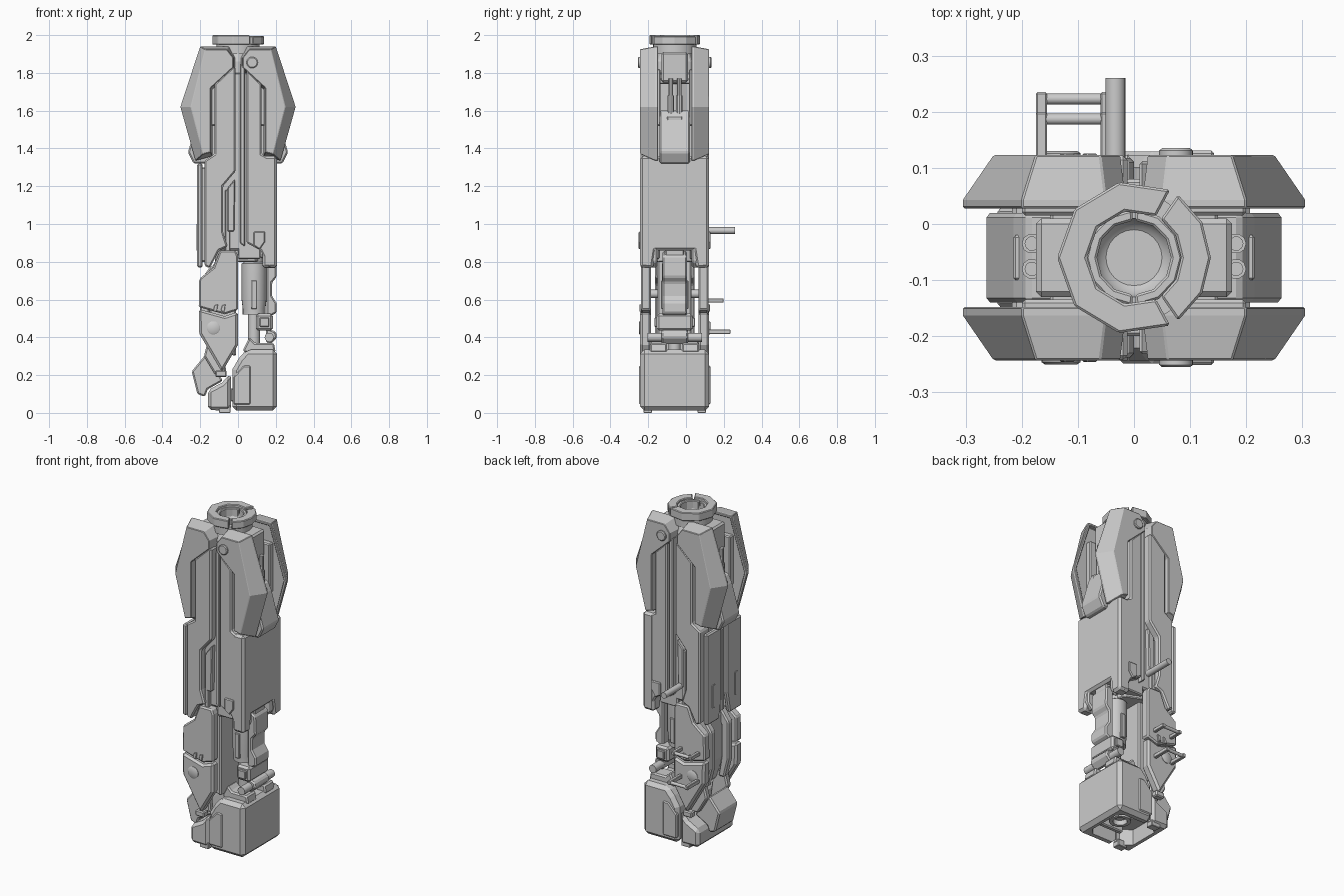
import bpy, bmesh
from math import cos, sin, pi, radians

YC = -0.06          # mid plane between front and back armour
MAP = {'x': lambda u, v, w: (w, u, v), 'y': lambda u, v, w: (u, w, v), 'z': lambda u, v, w: (u, v, w)}


def loft(name, sections, axis='y', bevel=0.0, recess=None):
    """Solid through matching outlines [(points, position along axis), ...]."""
    bm = bmesh.new()
    rings = [[bm.verts.new(MAP[axis](u, v, w)) for u, v in pts] for pts, w in sections]
    n = len(rings[0])
    for a, b in zip(rings, rings[1:]):
        for i in range(n):
            j = (i + 1) % n
            bm.faces.new((a[i], a[j], b[j], b[i]))
    first = bm.faces.new(rings[0])
    bm.faces.new(rings[-1])
    bmesh.ops.recalc_face_normals(bm, faces=bm.faces)
    if recess:
        bmesh.ops.inset_region(bm, faces=[first], thickness=recess[0])
        bmesh.ops.inset_region(bm, faces=[first], thickness=0.004, depth=-recess[1])
    me = bpy.data.meshes.new(name)
    bm.to_mesh(me)
    bm.free()
    ob = bpy.data.objects.new(name, me)
    bpy.context.collection.objects.link(ob)
    if bevel:
        m = ob.modifiers.new("edge", 'BEVEL')
        m.width, m.segments, m.limit_method, m.angle_limit = bevel, 1, 'ANGLE', radians(35)
    return ob


def prism(name, pts, a, b, axis='y', bevel=0.008):
    return loft(name, [(pts, a), (pts, b)], axis, bevel)


def box(name, x, y, z, bevel=0.006):
    return prism(name, [(x[0], y[0]), (x[1], y[0]), (x[1], y[1]), (x[0], y[1])], z[0], z[1], 'z', bevel)


def circle(u, v, r, n):
    return [(u + r * cos(2 * pi * i / n), v + r * sin(2 * pi * i / n)) for i in range(n)]


def smooth(ob):
    bpy.ops.object.select_all(action='DESELECT')
    bpy.context.view_layer.objects.active = ob
    ob.select_set(True)
    bpy.ops.object.shade_smooth_by_angle(angle=radians(35))
    return ob


def rod(name, c, steps, axis, n=20):
    """Turned part: steps are (radius, position along axis)."""
    return smooth(loft(name, [(circle(*c, r, n), w) for r, w in steps], axis))


def mirror(ob, axis):
    """Reflected copy: 'x' across x=0, 'y' across the mid plane."""
    c = ob.copy()
    c.data = ob.data.copy()
    c.name = ob.name + "_mirrored"
    for v in c.data.vertices:
        if axis == 'x':
            v.co.x = -v.co.x
        else:
            v.co.y = 2 * YC - v.co.y
    c.data.flip_normals()
    bpy.context.collection.objects.link(c)
    return c


def both(ob):
    return mirror(ob, 'y')


# Muzzle: split collar, inner ring, bowl bore
def arc(name, a0, a1, r0, r1, z0, z1, n):
    t = [radians(a0 + (a1 - a0) * i / n) for i in range(n + 1)]
    pts = [(r1 * cos(a), YC + r1 * sin(a)) for a in t] + [(r0 * cos(a), YC + r0 * sin(a)) for a in t[::-1]]
    return prism(name, pts, z0, z1, 'z', 0.004)


arc("collar_left", 62, 298, 0.084, 0.137, 1.95, 2.0, 6)
arc("collar_right", -55, 55, 0.084, 0.137, 1.95, 1.995, 4)
arc("bore_ring_left", 92, 268, 0.066, 0.086, 1.93, 1.985, 6)
arc("bore_ring_right", -88, 88, 0.066, 0.086, 1.93, 1.985, 6)
rod("bore_bowl", (0, YC), [(0.115, 1.90), (0.115, 1.955), (0.07, 1.955)] +
    [(0.07 * cos(i * pi / 16), 1.955 - 0.05 * sin(i * pi / 16)) for i in range(1, 8)], 'z', 24)

# Central spine
loft("spine", [(circle(0, YC, 0.125, 8), 0.8), (circle(0, YC, 0.125, 8), 1.86),
               (circle(0, YC, 0.1, 8), 1.92)], 'z', 0.005)
box("spine_channel", (-0.1, 0.1), (-0.2, 0.08), (0.88, 1.8))

# Four upper armour fins, bevelled outside, hollow inside
rim = [(0.05, 1.94), (0.20, 1.94), (0.305, 1.62), (0.225, 1.335), (0.135, 1.36), (0.135, 1.71), (0.015, 1.82), (0.015, 1.88)]
face = [(0.06, 1.925), (0.175, 1.925), (0.25, 1.62), (0.185, 1.37), (0.145, 1.38), (0.145, 1.72), (0.025, 1.83), (0.025, 1.88)]
fin = loft("armour_fin", [(rim, -0.148), (rim, -0.163), (face, -0.243)], 'y', 0.003, recess=(0.018, 0.02))
both(fin)
both(mirror(fin, 'x'))
bracket = box("fin_bracket", (0.06, 0.2), (-0.18, -0.135), (1.52, 1.82))
both(bracket)
both(mirror(bracket, 'x'))
both(rod("fin_pivot_cap", (0.075, 1.855), [(0.03, -0.23), (0.03, -0.251), (0.025, -0.255)], 'y', 24))

# Side linkages between the fins
for side in (1, -1):
    parts = [
        box("link_head", (0.09, 0.175), (-0.13, 0.01), (1.75, 1.91), 0.01),
        box("link_head_step", (0.09, 0.15), (-0.145, 0.025), (1.74, 1.77)),
        prism("link_foot", [(0.1, 1.6), (0.19, 1.6), (0.215, 1.55), (0.265, 1.38), (0.235, 1.32), (0.1, 1.32)], -0.14, 0.02),
        box("link_foot_clamp", (0.15, 0.215), (-0.1, -0.02), (1.535, 1.57), 0.004),
        rod("link_piston_front", (0.182, -0.08), [(0.018, 1.55), (0.018, 1.68), (0.013, 1.68), (0.013, 1.77)], 'z', 10),
        rod("link_piston_back", (0.182, -0.035), [(0.018, 1.55), (0.018, 1.68), (0.013, 1.68), (0.013, 1.77)], 'z', 10)]
    if side < 0:
        for p in parts:
            mirror(p, 'x')
            bpy.data.objects.remove(p)

# Long front and back panels
both(prism("panel_left", [(-0.012, 1.83), (-0.03, 1.83), (-0.125, 1.74), (-0.125, 1.37), (-0.178, 1.335), (-0.178, 0.78),
     (-0.15, 0.765), (-0.1, 0.86), (-0.055, 0.88), (-0.08, 0.96), (-0.08, 1.2), (-0.012, 1.28)], -0.242, -0.15))
both(prism("panel_left_insert", [(-0.015, 1.24), (-0.055, 1.19), (-0.055, 0.96), (-0.02, 0.96)], -0.228, -0.18, bevel=0.005))
both(box("panel_left_rail", (-0.068, -0.042), (-0.222, -0.18), (0.84, 1.18), 0.004))
both(prism("panel_right", [(0.045, 1.82), (0.125, 1.74), (0.125, 1.37), (0.2, 1.33), (0.2, 0.8), (0.165, 0.765),
     (0.12, 0.86), (0.045, 0.9)], -0.242, -0.15))
both(prism("panel_right_rail", [(0.01, 1.85), (0.036, 1.83), (0.036, 0.88), (0.01, 0.9)], -0.232, -0.17, bevel=0.005))
both(prism("latch_shield", [(0.083, 0.96), (0.143, 0.96), (0.143, 0.905), (0.115, 0.865), (0.083, 0.885)], -0.251, -0.23, bevel=0.005))
both(box("panel_lower_lip", (0.0, 0.12), (-0.2, -0.14), (0.815, 0.88)))

# Right housing wall and left side plates
prism("housing_right", [(-0.243, 1.36), (0.123, 1.36), (0.123, 0.77), (0.055, 0.765), (0.04, 0.86), (-0.16, 0.86),
      (-0.175, 0.765), (-0.243, 0.77)], 0.13, 0.207, 'x', 0.014)
box("housing_core", (-0.17, 0.17), (-0.2, 0.08), (0.86, 1.33), 0.01)
both(prism("side_plate_left", [(-0.225, 1.32), (-0.085, 1.32), (-0.085, 0.9), (-0.11, 0.77), (-0.225, 0.77)], -0.217, -0.187, 'x', 0.008))
box("side_plate_strip", (-0.205, -0.17), (-0.075, -0.045), (0.8, 1.3))
both(box("side_plate_latch", (-0.221, -0.2), (-0.18, -0.155), (0.86, 1.0), 0.003))

# Lower left armour: front and back plates over a framed core
both(prism("leg_plate_upper", [(-0.012, 0.86), (-0.095, 0.86), (-0.13, 0.77), (-0.205, 0.71), (-0.208, 0.56),
     (-0.07, 0.522), (0.0, 0.545), (0.0, 0.83)], -0.238, -0.185))
both(prism("leg_plate_lower", [(-0.208, 0.55), (-0.07, 0.512), (0.0, 0.535), (0.0, 0.36), (-0.085, 0.215),
     (-0.205, 0.42)], -0.243, -0.185, bevel=0.012))
both(rod("leg_pivot_cap", (-0.13, 0.45), [(0.035, -0.2), (0.035, -0.246), (0.029, -0.25)], 'y', 24))
for x in (-0.12, -0.08):
    both(prism("leg_notch", [(x - 0.012, 0.54), (x + 0.008, 0.535), (x + 0.014, 0.575), (x - 0.004, 0.57)], -0.246, -0.22, bevel=0.002))
prism("leg_core", [(-0.01, 0.87), (-0.1, 0.85), (-0.15, 0.74), (-0.15, 0.48), (-0.1, 0.33), (-0.01, 0.3)], -0.15, 0.03)
both(prism("leg_side_frame", [(-0.1, 0.8), (-0.15, 0.77), (-0.2, 0.7), (-0.2, 0.48), (-0.17, 0.36), (-0.13, 0.36),
     (-0.15, 0.48), (-0.15, 0.68), (-0.1, 0.72)], -0.165, -0.12))
for z in (0.4, 0.63):
    both(rod("leg_bolt", (-0.1, z), [(0.022, -0.19), (0.022, -0.14)], 'y', 12))

# Lower right piston and guide column
rod("piston_body", (0.085, YC), [(0.05, 0.9), (0.05, 0.8), (0.066, 0.79), (0.066, 0.6), (0.06, 0.55), (0.06, 0.52), (0.032, 0.52), (0.032, 0.32)], 'z', 24)
both(box("piston_rib", (0.07, 0.1), (-0.132, -0.115), (0.55, 0.7), 0.003))
prism("guide_column", [(0.15, 0.86), (0.2, 0.83), (0.205, 0.72), (0.18, 0.69), (0.18, 0.62), (0.205, 0.58), (0.205, 0.53),
      (0.15, 0.5)], -0.125, 0.005)
box("guide_cap", (0.12, 0.19), (-0.11, -0.01), (0.82, 0.87))
box("joint_block", (0.095, 0.185), (-0.155, 0.035), (0.435, 0.525), 0.012)
both(box("joint_pad", (0.115, 0.165), (-0.168, -0.15), (0.455, 0.505), 0.004))
prism("joint_arm", [(0.15, 0.45), (0.2, 0.43), (0.207, 0.4), (0.17, 0.36), (0.145, 0.38)], -0.13, 0.01)
both(rod("joint_bolt", (0.165, 0.4), [(0.024, -0.205), (0.024, -0.12)], 'y', 12))
both(prism("joint_seat", [(0.03, 0.34), (0.06, 0.4), (0.09, 0.37), (0.19, 0.37), (0.2, 0.32), (0.03, 0.32)], -0.19, -0.1))

# Base block, hollow from below
base = prism("base_block", [(-0.03, 0.012), (0.206, 0.012), (0.206, 0.335), (0.045, 0.335), (0.005, 0.29), (-0.03, 0.23)],
             -0.243, 0.123, bevel=0.022)
toe = prism("base_toe", [(-0.16, 0.015), (-0.038, 0.012), (-0.038, 0.21), (-0.085, 0.16), (-0.16, 0.12)], -0.233, 0.113, bevel=0.018)
cut = prism("base_cutter", [(-0.12, -0.15), (-0.06, -0.195), (0.13, -0.195), (0.165, -0.16), (0.165, 0.04), (0.13, 0.075),
            (-0.06, 0.075), (-0.12, 0.03)], -0.1, 0.11, 'z', 0)
cut.hide_render = True
cut.hide_viewport = True
for ob in (base, toe):
    m = ob.modifiers.new("hollow", 'BOOLEAN')
    m.operation, m.object, m.solver = 'DIFFERENCE', cut, 'EXACT'
rod("base_socket", (0.05, YC), [(0.06, 0.14), (0.06, 0.06), (0.04, 0.06), (0.04, 0.09)], 'z', 16)
both(box("base_inner_rib", (-0.04, 0.15), (-0.17, -0.14), (0.06, 0.13)))
both(prism("base_panel", [(-0.025, 0.045), (0.067, 0.045), (0.067, 0.25), (0.03, 0.25), (-0.025, 0.19)], -0.249, -0.22, bevel=0.006))
both(box("base_toe_tab", (-0.12, -0.06), (-0.24, -0.2), (0.19, 0.225)))
both(box("base_foot_pad", (-0.1, -0.04), (-0.225, -0.18), (0.0, 0.04), 0.003))

# Toe claw on the left
prism("toe_claw", [(-0.175, 0.305), (-0.245, 0.22), (-0.215, 0.1), (-0.175, 0.085), (-0.16, 0.125), (-0.08, 0.17), (-0.12, 0.235)],
      -0.15, 0.03, bevel=0.008)
both(prism("toe_claw_arm", [(-0.18, 0.3), (-0.16, 0.38), (-0.08, 0.36), (-0.06, 0.2), (-0.12, 0.2)], -0.18, -0.14))

# Grab bars and peg on the back
rod("back_peg", (-0.033, 0.965), [(0.018, 0.08), (0.018, 0.26)], 'y', 16)
for z, y, w in ((0.595, 0.187, 0.011), (0.43, 0.223, 0.012)):
    for x in (-0.165, -0.05):
        box("grab_post", (x - 0.01, x + 0.01), (0.1, y + 0.012), (z - w, z + w), 0.003)
    rod("grab_bar", (y, z), [(0.01, -0.165), (0.01, -0.05)], 'x', 12)
